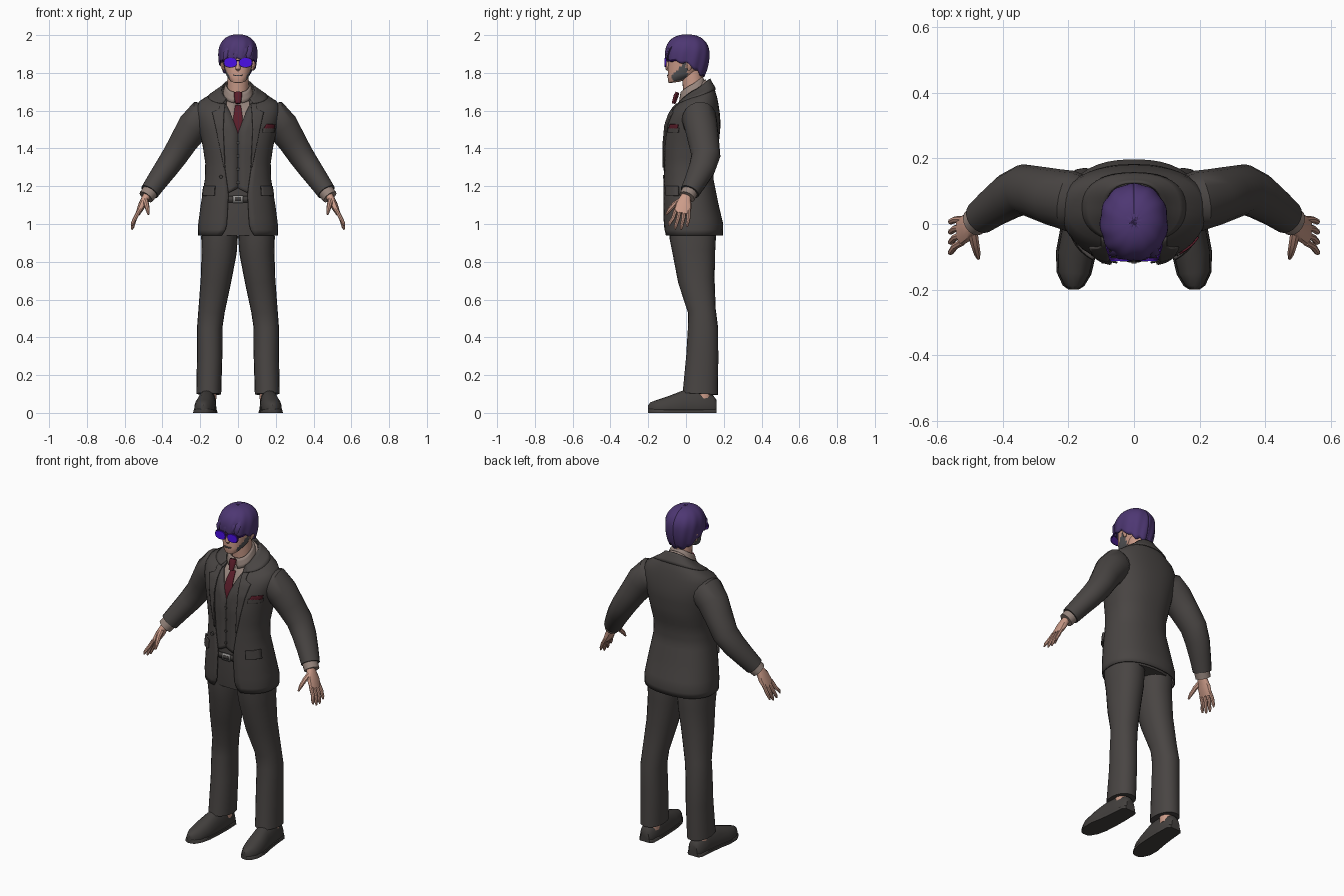
import bpy, bmesh
from math import sin, cos, asin, pi, copysign
from mathutils import Vector

if "Cube" in bpy.data.objects:
    bpy.data.objects.remove(bpy.data.objects["Cube"])

def material(name, *rgb):
    m = bpy.data.materials.new(name)
    m.use_nodes = True
    m.diffuse_color = (*rgb, 1)
    m.node_tree.nodes["Principled BSDF"].inputs["Base Color"].default_value = (*rgb, 1)
    return m

SUIT = material("charcoal cloth", .066, .059, .056)
SKIN = material("skin", .6, .33, .25)
HAIR = material("violet hair", .075, .038, .17)
LENS = material("blue violet lens", .07, .005, .8)
FRAME = material("dark violet frame", .05, .01, .2)
SHIRT = material("taupe shirt", .3, .23, .2)
TIE = material("wine red silk", .1, .012, .022)
BEARD = material("grey stubble", .09, .09, .095)
METAL = material("buckle metal", .3, .29, .28)
SHOE = material("dark leather", .055, .05, .047)

def build(name, rings, mats, closed=True, thick=0, mirror=False, rule=None):
    """Join rows of points with quads; closed rows are capped."""
    bm = bmesh.new()
    rows = [[bm.verts.new(p) for p in r] for r in rings]
    n = len(rows[0])
    for a, b in zip(rows, rows[1:]):
        for i in range(n if closed else n - 1):
            j = (i + 1) % n
            bm.faces.new((a[i], a[j], b[j], b[i]))
    if closed:
        bm.faces.new(rows[0][::-1])
        bm.faces.new(rows[-1])
    if rule:
        for f in bm.faces:
            f.material_index = rule(f.calc_center_median())
    bmesh.ops.recalc_face_normals(bm, faces=bm.faces)
    me = bpy.data.meshes.new(name)
    bm.to_mesh(me)
    bm.free()
    for m in mats:
        me.materials.append(m)
    ob = bpy.data.objects.new(name, me)
    bpy.context.scene.collection.objects.link(ob)
    if thick:
        mod = ob.modifiers.new("thickness", "SOLIDIFY")
        mod.thickness, mod.offset = thick, 0
    if mirror:
        ob.modifiers.new("mirror", "MIRROR").use_mirror_merge = False

def sheet(name, fn, nu, nv, mat, thick=.006, mirror=False):
    rings = [[fn(i / nu, j / nv) for i in range(nu + 1)] for j in range(nv + 1)]
    build(name, rings, [mat], False, thick, mirror)

def spow(v, p):
    return copysign(abs(v) ** p, v)

def tube(name, pts, mat, n=12, ref=(0, 1, 0), mirror=True, p=1, floor=-1):
    """Sweep ellipses along points given as (x, y, z, half width, half depth)."""
    cs, ref, rings = [Vector(q[:3]) for q in pts], Vector(ref), []
    for k, q in enumerate(pts):
        t = (cs[min(k + 1, len(cs) - 1)] - cs[max(k - 1, 0)]).normalized()
        s = (ref - t * t.dot(ref)).normalized()
        b = t.cross(s)
        ring = [cs[k] + s * q[3] * spow(cos(a), p) + b * q[-1] * spow(sin(a), p)
                for a in (2 * pi * i / n for i in range(n))]
        rings.append([(v.x, v.y, max(v.z, floor)) for v in ring])
    build(name, rings, [mat], mirror=mirror)

def lerp(table, z):
    if z <= table[0][0]:
        return table[0][1:]
    for a, b in zip(table, table[1:]):
        if z <= b[0]:
            f = (z - a[0]) / (b[0] - a[0])
            return [x + (y - x) * f for x, y in zip(a[1:], b[1:])]
    return table[-1][1:]

P = .85

def shell(table, th, z, out=0):
    """Point on a body shell; angle 0 is the front."""
    rx, yf, yb, tilt = lerp(table, z)
    ry = (yb - yf) / 2
    return Vector(((rx + out) * spow(sin(th), P),
                   (yf + yb) / 2 - (ry + out) * spow(cos(th), P), z - tilt * cos(th)))

def angle(table, x, z, out):
    return copysign(asin(min(1, abs(x) / (lerp(table, z)[0] + out)) ** (1 / P)), x)

def patch(name, table, rows, out, mat, thick=.006, mirror=False, nu=6, nv=12):
    """Plate lying on a shell; rows are (z, x from, x to)."""
    def fn(u, v):
        z = rows[0][0] + (rows[-1][0] - rows[0][0]) * v
        a, b = lerp(rows, z)
        return shell(table, angle(table, a + (b - a) * u, z, out), z, out)
    sheet(name, fn, nu, nv, mat, thick, mirror)

def wrapped(name, table, z0, z1, gap, out, mat, nv=26, hem=0):
    """Garment around the body with a front gap that changes with height."""
    def fn(u, v):
        z = z0 + (z1 - z0) * v
        a = angle(table, lerp(gap, z)[0], z, out)
        th = a + (2 * pi - 2 * a) * u
        notch = hem * max(0, 1 - 4 * abs(sin(th))) * (cos(th) > 0)
        return shell(table, th, z + notch * (1 - v), out)
    sheet(name, fn, 36, nv, mat)

# Torso shell: height, half width, front, back, tilt
BODY = [(.94, .208, -.112, .192, 0), (1, .208, -.118, .194, 0), (1.1, .195, -.12, .17, 0),
        (1.24, .172, -.12, .142, 0), (1.32, .17, -.12, .147, 0), (1.42, .185, -.122, .17, 0),
        (1.52, .208, -.112, .18, 0), (1.58, .222, -.09, .177, 0), (1.64, .215, -.062, .165, .02),
        (1.68, .135, -.045, .145, .045), (1.705, .08, -.03, .12, .06)]

# Jacket, waistcoat and shirt
wrapped("jacket", BODY, .94, 1.705, [(.94, .085), (.98, .06), (1.16, .05), (1.3, .07), (1.48, .08),
                                     (1.64, .075), (1.705, .055)], 0, SUIT)
wrapped("waistcoat", BODY, 1.16, 1.69, [(1.47, .001), (1.65, .06)], -.009, SUIT, hem=.03)
wrapped("shirt", BODY, 1.4, 1.705, [(1, 0)], -.019, SHIRT, 12)
NECKBAND = [(1.69, .078, -.036, .105, .05), (1.738, .062, -.026, .085, .04)]
wrapped("shirt_collar", NECKBAND, 1.69, 1.738, [(1.69, .02), (1.738, .004)], 0, SHIRT, 3)
wrapped("jacket_collar", BODY, 1.672, 1.708, [(1.67, .085), (1.71, .06)], .006, SUIT, 4)
patch("lapel", BODY, [(1.3, .068, .074), (1.5, .078, .115), (1.6, .073, .138), (1.612, .072, .1),
                      (1.67, .068, .1)], .006, SUIT, .008, True, nv=24)

# Tie, pockets and buttons
patch("tie", BODY, [(1.46, -.03, .03), (1.54, -.026, .026), (1.66, -.014, .014)], -.012, TIE)
tube("tie_knot", [(0, -.045, 1.697, .021, .01), (0, -.052, 1.68, .022, .013),
                  (0, -.066, 1.637, .014, .01)], TIE, ref=(1, 0, 0), mirror=False)
patch("breast_pocket", BODY, [(1.485, .13, .19), (1.508, .133, .195)], .005, SUIT)
patch("pocket_square", BODY, [(1.505, .138, .19), (1.528, .15, .196)], .005, TIE)
patch("hip_pocket_flap", BODY, [(1.15, .125, .187), (1.2, .122, .18)], .01, SUIT, .01, True)
for k, z in enumerate((1.43, 1.36, 1.29, 1.22)):
    tube(f"waistcoat_button_{k + 1}", [(0, -.109, z, .009), (0, -.12, z, .008)], SHOE, 10, (1, 0, 0), False)
tube("jacket_button", [(-.09, -.11, 1.25, .01), (-.09, -.121, 1.25, .009)], SHOE, 10, (1, 0, 0), False)

# Trousers and belt
build("trouser_seat", [[shell(BODY, 2 * pi * i / 28, z, -.02) for i in range(28)]
                       for z in (.94, 1, 1.1, 1.19)], [SUIT])
patch("belt", BODY, [(1.115, -.15, .15), (1.148, -.15, .15)], -.015, SHOE, .008, nu=16, nv=1)
patch("belt_buckle", BODY, [(1.112, -.026, .026), (1.152, -.026, .026)], -.009, METAL, .008, nv=1)
patch("buckle_inset", BODY, [(1.122, -.017, .017), (1.142, -.017, .017)], -.004, SHOE, .004, nv=1)
tube("trouser_leg", [(.155, .076, .1, .094, .066), (.15, .086, .3, .085, .067), (.15, .09, .45, .08, .067),
                     (.14, .084, .54, .074, .07), (.117, .055, .7, .097, .081), (.1, .042, .85, .113, .093),
                     (.098, .036, .93, .123, .097), (.095, .03, 1.05, .12, .09)], SUIT, 20, p=.92)

# Shoes and ankles
LAST = [(.162, .16, .028, .055), (.145, .16, .043, .08), (.06, .162, .048, .115), (-.02, .168, .052, .105),
        (-.09, .177, .056, .078), (-.15, .183, .048, .058), (-.188, .184, .028, .044), (-.2, .184, .01, .03)]
tube("shoe", [(x, y, .012, w, h) for y, x, w, h in LAST], SHOE, 20, (1, 0, 0), p=.85, floor=.008)
tube("shoe_sole", [(x, y, 0, w + .005, .022) for y, x, w, h in LAST], SHOE, 16, (1, 0, 0), p=.4, floor=0)
tube("ankle", [(.158, .095, .06, .042), (.155, .09, .16, .045)], SKIN)

# Sleeves, cuffs and hands
tube("sleeve", [(.15, .065, 1.55, .08, .085), (.195, .07, 1.556, .093, .098), (.235, .08, 1.515, .088),
                (.285, .093, 1.44, .082, .076), (.335, .105, 1.36, .077, .069), (.38, .085, 1.295, .071, .063),
                (.43, .05, 1.225, .06, .056), (.468, .02, 1.17, .052, .051)], SUIT, 18)
tube("shirt_cuff", [(.45, .03, 1.19, .044), (.487, .005, 1.143, .043, .041)], SHIRT, 16)
tube("palm", [(.465, .012, 1.17, .026, .022), (.488, -.003, 1.14, .029, .021),
              (.508, -.012, 1.1, .043, .02), (.53, -.023, 1.055, .045, .013)], SKIN, p=.85)
for k, (name, tip) in enumerate((("index", .99), ("middle", .973), ("ring", .97), ("little", .985))):
    y = -.056 + .023 * k
    tube(name + "_finger", [(.524, y, 1.07, .011), (.545, y - .012 + .004 * k, 1.03, .0105),
                            (.558, y - .03 + .008 * k, tip + .015, .009),
                            (.562, y - .034 + .009 * k, tip, .004)], SKIN, 8)
tube("thumb", [(.492, -.02, 1.13, .016), (.485, -.06, 1.105, .014), (.478, -.088, 1.075, .011),
               (.474, -.105, 1.05, .005)], SKIN, 8)

# Head and neck
HEAD = [(1.75, .022, -.085, -.03, .004), (1.76, .042, -.093, .01, .012), (1.785, .06, -.097, .055, .012),
        (1.82, .07, -.096, .085, .005), (1.86, .077, -.093, .098, 0), (1.92, .08, -.09, .1, 0),
        (1.975, .045, -.05, .06, 0)]
build("head", [[shell(HEAD, pi * i / 20, 1.75 + .225 * j / 24) for i in range(40)] for j in range(25)],
      [SKIN, BEARD], rule=lambda c: int(abs(c.x) > .04 and -.075 < c.y < .005 and c.z < 1.86 + c.y))
tube("neck", [(0, .05, 1.64, .06), (0, .04, 1.72, .056), (0, .03, 1.82, .056)], SKIN, 20, mirror=False)
tube("nose", [(0, -.09, 1.868, .007), (0, -.099, 1.838, .011, .009), (0, -.1, 1.822, .014, .01),
              (0, -.094, 1.814, .008)], SKIN, 10, (1, 0, 0), False)
patch("mouth", HEAD, [(1.793, -.02, .02), (1.799, -.024, .024)], .002, BEARD, .003, nv=1)
tube("ear", [(.076, .015, 1.815, .008, .006), (.083, .02, 1.835, .015, .009),
             (.088, .026, 1.865, .019, .011), (.084, .028, 1.885, .01, .006)], SKIN, 10)

# Hair: a corrugated cap with a pointed, uneven edge
EDGE = [(0, 1.885), (.8, 1.872), (1.5, 1.862), (2, 1.825), (2.4, 1.798), (pi, 1.79)]

def hair(u, v):
    th = 2 * pi * u - pi
    low = lerp(EDGE, abs(th))[0] - .014 * abs(sin(th * 5.5 + .6))
    h = (.1 - (2 - low) * v ** 1.6) / .1
    r = (1 - min(1, h) ** 2.3) ** (1 / 2.3) if h > 0 else 1 - .165 * h * h
    r *= 1 + .025 * v * cos(th * 11 + 5 * v)
    return Vector((.099 * r * spow(sin(th), .93), .006 - .113 * r * spow(cos(th), .93), 1.9 + .1 * h))

sheet("hair_cap", hair, 88, 16, HAIR, .008)
for k, x in enumerate((-.065, -.04, -.01, .025, .055)):
    y = -.098 + 3 * x * x
    tube(f"fringe_lock_{k + 1}", [(x * .6 + .02, y + .035, 1.965, .012, .006), (x * .9 + .01, y, 1.925, .02, .009),
                                  (x, y - .008, 1.895, .016, .006), (x - .008, y - .006, 1.868, .002)],
         HAIR, 8, (1, 0, 0), False)

# Sunglasses
for name, y, w, h, mat in (("lens_rim", -.104, .036, .027, FRAME), ("lens", -.108, .032, .023, LENS)):
    tube(name, [(.04, y, 1.855, w, h), (.04, y - .005, 1.855, w, h)], mat, 18, (1, 0, 0), p=.8)
tube("glasses_bridge", [(-.015, -.107, 1.866, .004), (.015, -.107, 1.866, .004)], FRAME, 6, mirror=False)
tube("glasses_temple", [(.072, -.106, 1.864, .004), (.083, -.07, 1.866, .004), (.086, .02, 1.872, .004)],
     FRAME, 6, (0, 0, 1))

# Smooth shading with crisp edges
bpy.ops.object.select_all(action="DESELECT")
for ob in bpy.context.scene.objects:
    if ob.type == "MESH":
        ob.select_set(True)
        bpy.context.view_layer.objects.active = ob
bpy.ops.object.shade_smooth_by_angle(angle=.7)
